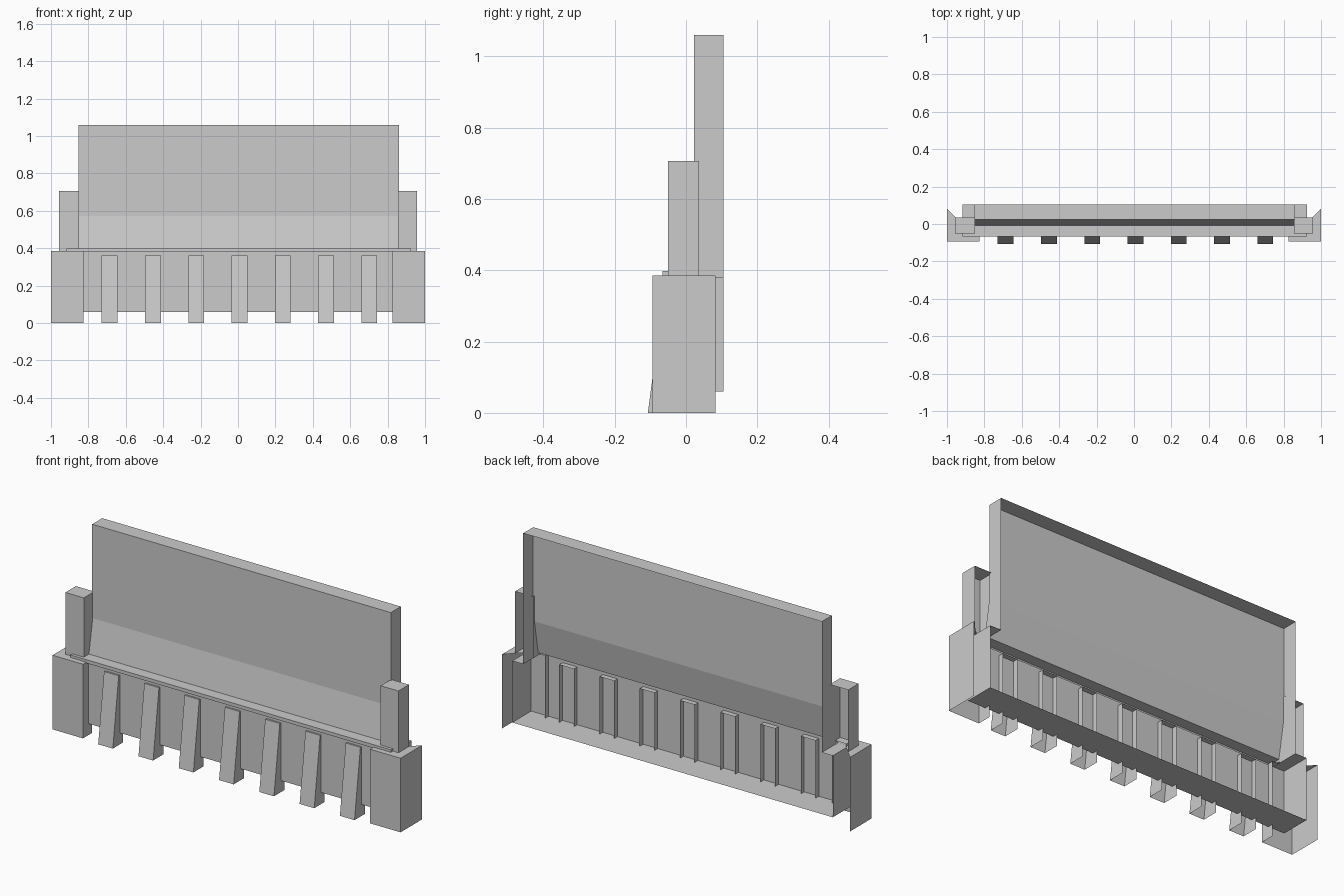
import bpy

if "Cube" in bpy.data.objects:
    bpy.data.objects.remove(bpy.data.objects["Cube"])

CX = 0.004  # slight sideways offset of the wall


def shell(name, polys):
    """Make an object from separate flat polygons, welded at shared corners."""
    verts, faces, index = [], [], {}
    for poly in polys:
        face = []
        for p in poly:
            key = tuple(round(c, 5) for c in p)
            if key not in index:
                index[key] = len(verts)
                verts.append(key)
            face.append(index[key])
        faces.append(face)
    me = bpy.data.meshes.new(name)
    me.from_pydata(verts, [], faces)
    ob = bpy.data.objects.new(name, me)
    bpy.context.collection.objects.link(ob)
    return ob


def strip(profile, x0, x1):
    """Extrude an open (y, z) profile along x."""
    return [[(x0, *a), (x1, *a), (x1, *b), (x0, *b)]
            for a, b in zip(profile, profile[1:])]


def cap(profile, x):
    return [(x, y, z) for y, z in profile]


# Upper wall: open-backed panel with top and end flanges
upper = [(0.105, 1.06), (0.023, 1.06), (0.023, 0.573), (-0.008, 0.398)]
ux0, ux1 = CX - 0.858, CX + 0.858
outline = upper + [(-0.008, 0.38), (0.105, 0.38)]
shell("upper_wall", strip(upper, ux0, ux1) + [cap(outline, ux0), cap(outline, ux1)])

# Ledge between upper wall and base
lx0, lx1 = CX - 0.921, CX + 0.921
ledge = [(-0.008, 0.398), (-0.066, 0.398), (-0.066, 0.38), (-0.008, 0.38)]
shell("ledge", strip(ledge[:3] + [(-0.05, 0.38)], lx0, lx1)
      + [cap(ledge, lx0), cap(ledge, lx1)])

# Base wall: front sheet, bottom flange and closed ends
base = [(-0.05, 0.38), (-0.05, 0.06), (0.105, 0.06)]
ends = base + [(0.105, 0.38)]
polys = strip(base, lx0, lx1) + [cap(ends, lx0), cap(ends, lx1)]
for a, b in ((lx0, ux0), (ux1, lx1)):
    polys += strip([(-0.05, 0.38), (0.105, 0.38)], a, b)
shell("base_wall", polys)

# Seven sloping buttresses, open at the back
side = [(-0.107, 0), (-0.059, 0.36), (-0.022, 0.36), (-0.022, 0)]
for i in range(7):
    x = 0.008 + (i - 3) * 0.2315
    a, b = x - 0.042, x + 0.042
    shell(f"buttress_{i + 1}",
          strip(side[:3], a, b) + [cap(side, a), cap(side, b)])

# Corner posts: lower hollow block with mitred top, upper open-backed stub
for s, label in ((-1, "left"), (1, "right")):
    plan = [(1.0, 0.082), (1.0, -0.094), (0.825, -0.094),
            (0.825, -0.02), (0.9, -0.02)]
    plan = [(s * x, y) for x, y in plan]
    top = [(x, y, 0.385) for x, y in plan]
    walls = [[(*p, 0), (*q, 0), (*q, 0.385), (*p, 0.385)]
             for p, q in zip(plan[:4], plan[1:4])]
    shell(f"lower_post_{label}", [top] + walls)

    x0, x1 = CX * 0.5 + s * 0.853, s * 0.957
    rect = [(-0.05, 0.385), (-0.05, 0.706), (0.036, 0.706), (0.036, 0.385)]
    shell(f"upper_post_{label}",
          strip(rect[:3], x0, x1) + [cap(rect, x0), cap(rect, x1)])
